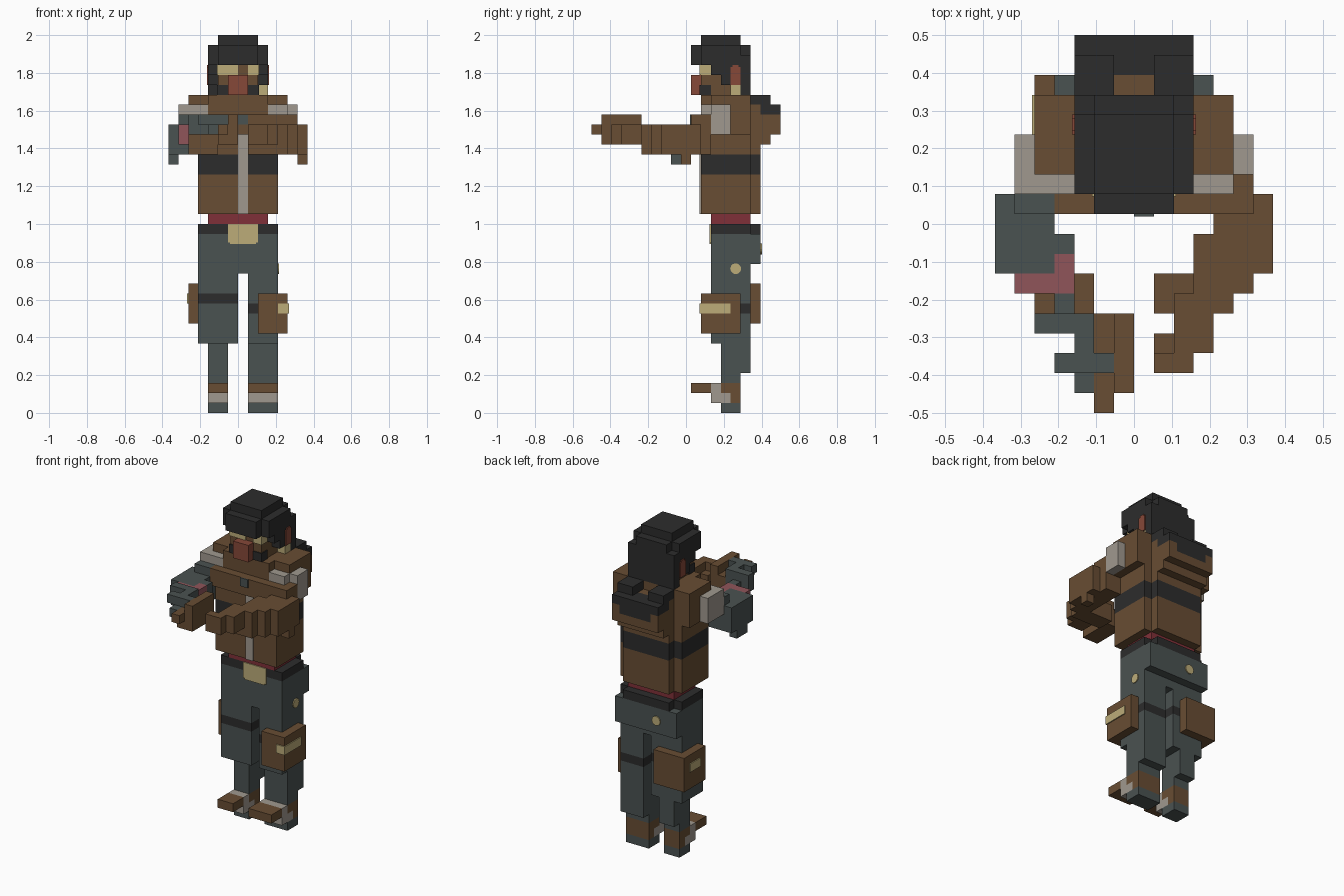
import bpy, bmesh, math
from mathutils import Matrix, Vector

old = bpy.data.objects.get("Cube")
if old:
    bpy.data.objects.remove(old, do_unlink=True)

V = 2 / 38      # size of one block
P = 0.12        # thickness of a painted plate, in blocks


def linear(c):
    c /= 255
    return c / 12.92 if c <= 0.04045 else ((c + 0.055) / 1.055) ** 2.4


def material(name, r, g, b):
    m = bpy.data.materials.new(name)
    m.use_nodes = True
    col = (linear(r), linear(g), linear(b), 1)
    m.diffuse_color = col
    bsdf = m.node_tree.nodes["Principled BSDF"]
    bsdf.inputs["Base Color"].default_value = col
    bsdf.inputs["Roughness"].default_value = 0.9
    return m


BROWN = material("leather brown", 104, 77, 51)
SLATE = material("slate grey", 74, 82, 81)
BLACK = material("charcoal black", 44, 44, 44)
TAN = material("pale tan", 188, 172, 121)
RUST = material("rust red", 134, 72, 56)
CRIMSON = material("crimson", 128, 48, 56)
GREY = material("warm grey", 160, 153, 143)
ROSE = material("dusty rose", 144, 85, 90)


def finish(name, mat, bm):
    mesh = bpy.data.meshes.new(name)
    bm.to_mesh(mesh)
    bm.free()
    mesh.materials.append(mat)
    ob = bpy.data.objects.new(name, mesh)
    bpy.context.collection.objects.link(ob)
    return ob


def world(x, y, z):
    return Vector((x * V, y * V - 0.5, z * V))


def part(name, mat, *boxes):
    """Boxes as (x0, x1, y0, y1, z0, z1) in blocks."""
    bm = bmesh.new()
    for x0, x1, y0, y1, z0, z1 in boxes:
        mid = world((x0 + x1) / 2, (y0 + y1) / 2, (z0 + z1) / 2)
        size = Matrix.Diagonal(((x1 - x0) * V, (y1 - y0) * V, (z1 - z0) * V, 1))
        bmesh.ops.create_cube(bm, size=1, matrix=Matrix.Translation(mid) @ size)
    return finish(name, mat, bm)


def both(*boxes):
    """The boxes together with their mirror images."""
    return list(boxes) + [(-b[1], -b[0], *b[2:]) for b in boxes]


def stud(name, pos, axis):
    bm = bmesh.new()
    rot = Matrix.Rotation(math.pi / 2, 4, axis)
    bmesh.ops.create_cone(bm, cap_ends=True, segments=12, radius1=0.55 * V, radius2=0.55 * V,
                          depth=2 * P * V, matrix=Matrix.Translation(world(*pos)) @ rot)
    return finish(name, TAN, bm)


# Feet: sole, heel, strap and forward toe
for side, x0, x1 in (("right", -3, -1), ("left", 1, 4 - 1e-4)):
    part(side + "_sole", SLATE, (x0, x1, 13, 15, 0, 1))
    part(side + "_heel", BROWN, (x0, x1, 14, 15, 1, 3), (x0, x1, 13, 14, 2, 3))
    part(side + "_foot_strap", GREY, (x0, x1, 12, 13, 1, 3), (x0, x1, 13, 14, 1, 2))
    part(side + "_toe", BROWN, (x0, x1, 10, 12, 2, 3))
    part(side + "_shin", SLATE, (x0, x1, 13, 15, 3, 4), (x0, x1, 13, 16, 4, 7))

# Thighs with a strap around each
part("right_thigh", SLATE, (-4, 0, 12, 16, 7, 11), (-4, 0, 12, 16, 12, 14))
part("right_thigh_strap", BLACK, (-4, 0, 12, 16, 11, 12))
part("left_thigh", SLATE, (1, 4, 12, 16, 7, 10), (1, 4, 12, 16, 11, 14))
part("left_thigh_strap", BLACK, (1, 4, 12, 16, 10, 11))

# Pouches with wrapped latches
part("left_pouch", BROWN, (2, 5, 11, 15, 8, 12))
part("left_pouch_latch", TAN, (4, 5 + P, 12, 14, 10, 11), (4, 5 + P, 11 - P, 12, 10, 11))
part("right_pouch", BROWN, (-5, -1, 13, 17, 9, 13))
part("right_pouch_latch", TAN, (-5 - P, -4, 14, 16, 11, 12))

# Hips, belt, buckle and sash
part("hips", SLATE, (-4, 4, 12, 16, 14, 18), (-4, 4, 16, 17, 15, 18))
part("belt", BLACK, (-4, 4, 12, 16, 18, 19), (-3, 3, 16, 17, 18, 19))
part("buckle", TAN, (-1, 2, 12 - P, 12, 17.15, 19), (-0.8, 1.8, 12 - P, 12, 17, 17.15))
part("sash", CRIMSON, (-3, 3, 12, 16, 19, 20))
stud("left_hip_stud", (4, 14.5, 14.5), 'Y')
stud("back_hip_stud", (-1.4, 17, 16.5), 'X')

# Torso with a dark band, chest and shoulders
part("lower_torso", BROWN, (-4, 4, 11, 16, 20, 24), (-3, 3, 16, 17, 20, 24))
part("chest_band", BLACK, (-4, 4, 11, 16, 24, 26), (-3, 3, 16, 17, 24, 26))
part("upper_torso", BROWN, (-4, 4, 11, 16, 26, 30), (-3, 3, 16, 17, 26, 31),
     (-3, 3, 11, 12, 30, 32), (-4, 4, 10, 11, 28, 30), (-5, 5, 12, 16, 28, 32))
part("front_zip", GREY, (0, 1, 11 - P, 11, 20, 28))
part("chest_badge", SLATE, (0, 1, 10 - P, 10, 29, 30))
part("shoulder_straps", GREY, *both((3, 5, 11, 12, 30, 31)))

# Hood resting on the upper back
part("hood_base", BROWN, (-3, 3, 17, 18, 27, 30), (-3, -2, 18, 19, 28, 30),
     (2, 3, 18, 19, 28, 30), (-2, 2, 18, 19, 28, 29))
part("hood", BLACK, (-3, 3, 17, 19, 30, 31), (-2, 2, 18, 19, 29, 30),
     *both((1, 3, 16, 18, 31, 32)))

# Head, mask and helmet
part("face", BROWN, (-2, 2, 11, 15, 32, 35))
part("face_mask", RUST, (-1, 1, 10, 11, 32, 34))
part("eye_patches", TAN, (-2, 0, 11 - P, 11, 34, 35), (1, 2, 11 - P, 11, 34, 35),
     *both((2, 2 + P, 11 - P, 12, 34, 35)))
part("chin_guard", BLACK, *both((1, 2, 11 - P, 11, 32, 33), (2, 2 + P, 11 - P, 12, 32, 33)))
part("helmet", BLACK, (-2, 2, 11, 15, 37, 38), (-3, 3, 11, 15, 35, 37),
     (-2, 2, 10, 11, 35, 37), (-2, 2, 15, 16, 32, 37),
     *both((2, 3, 12, 15, 34, 35), (2, 3, 13, 15, 33, 34), (2, 3, 15, 16, 32, 36)))
part("ear_stripes", RUST, *both((3, 3 + P, 14, 15, 33, 34.8), (3, 3 + P, 14.2, 14.8, 34.8, 35)))
part("ear_tab", TAN, (2, 3, 14, 15, 32, 33))

# Left arm, stepping forward to the hand
part("left_shoulder_plate", GREY, (5, 6, 12, 14, 28, 31))
part("left_upper_arm", BROWN, (4, 6, 11, 12, 26, 30), (4, 6, 10, 11, 29, 30),
     (4, 7, 9, 11, 26, 29), (6, 7, 9, 10, 25, 26))
part("left_forearm", BROWN, (3, 7, 7, 9, 27, 29), (4, 7, 7, 9, 26, 27),
     (1, 6, 6, 7, 26, 28), (3, 6, 6, 7, 28, 29), (1, 5, 5, 6, 26, 28), (2, 5, 5, 6, 28, 29))
part("left_hand", BROWN, (2, 4, 4, 5, 27, 29), (1, 4, 3, 4, 27, 28),
     (2, 4, 3, 4, 28, 29), (1, 3, 2, 3, 27, 29))

# Right arm with an armoured sleeve
part("right_shoulder_plate", GREY, (-6, -5, 11, 14, 28, 31))
part("right_sleeve", SLATE, (-7, -4, 9, 11, 26, 29), (-7, -4, 7, 9, 26, 29),
     (-7, -6, 8, 10, 25, 26), (-6, -4, 10, 11, 29, 30), (-4, -3, 8, 9, 27, 29))
part("right_cuff", ROSE, (-6, -4, 6, 7, 27, 29), (-4, -3, 6, 8, 28, 29))
part("right_wrist", BROWN, (-5, -4, 5, 6, 26, 28), (-3, -2, 5, 7, 26, 28), (-4, -3, 5, 7, 26, 28))
part("right_gauntlet", SLATE, (-4, -3, 5, 6, 28, 29), (-5, -2, 4, 5, 28, 30),
     (-3, -2, 3, 4, 28, 30), (-4, -1, 2, 3, 29, 30), (-3, -2, 1, 3, 28, 29))
part("right_hand", BROWN, (-2, 0, 1, 5, 27, 29), (-1, 0, 1, 5, 29, 30), (-2, -1, 0, 1, 28, 29))
